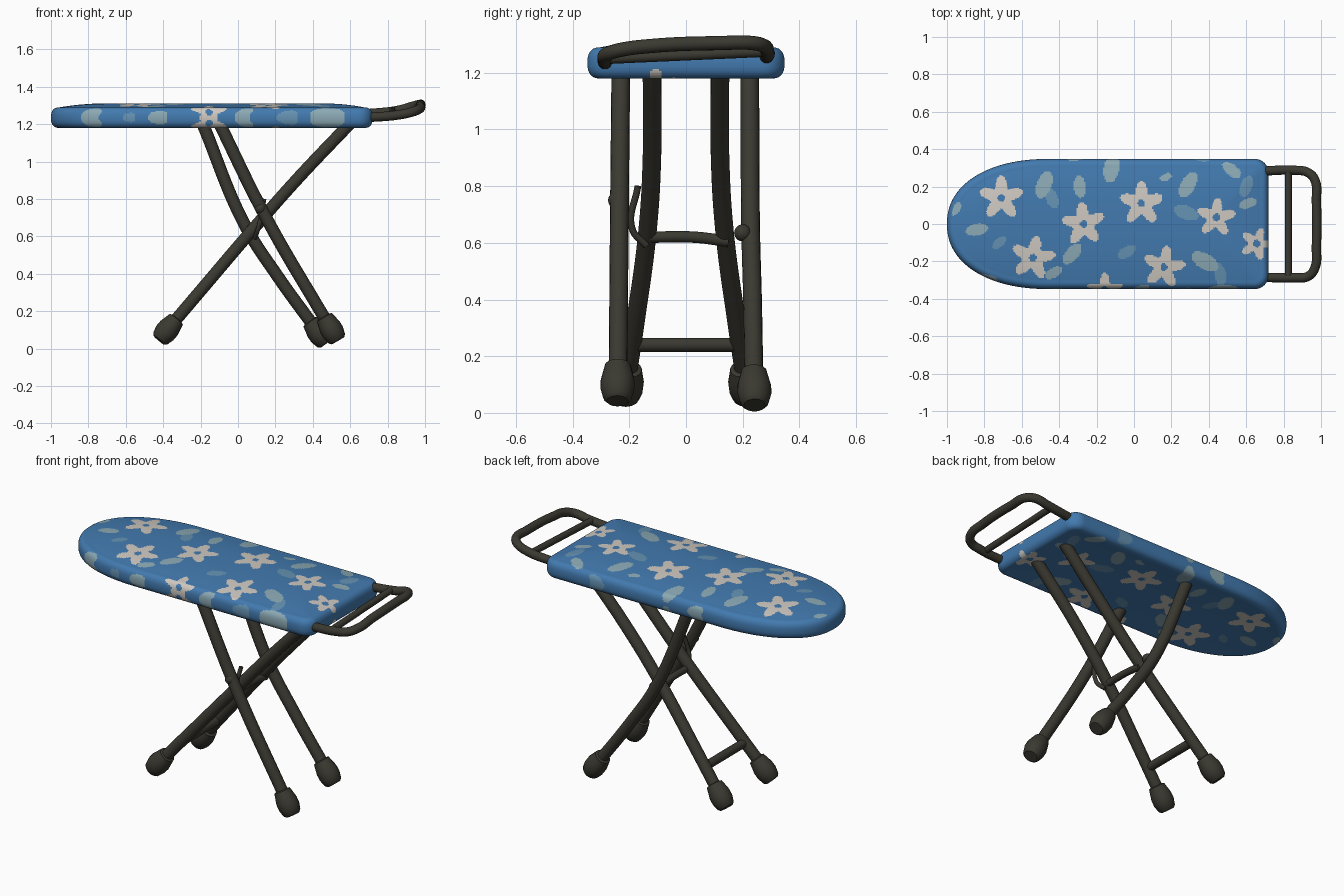
import bpy, bmesh, math
from mathutils import Vector

if "Cube" in bpy.data.objects:
    bpy.data.objects.remove(bpy.data.objects["Cube"])


def material(name, rgb):
    m = bpy.data.materials.new(name)
    m.diffuse_color = (*rgb, 1)
    m.use_nodes = True
    m.node_tree.nodes["Principled BSDF"].inputs["Base Color"].default_value = m.diffuse_color
    return m


BLUE = material("cover blue", (0.055, 0.195, 0.43))
CREAM = material("flower cream", (0.62, 0.58, 0.53))
PALE = material("leaf pale blue", (0.26, 0.40, 0.46))
MID = material("leaf mid blue", (0.13, 0.29, 0.45))
METAL = material("dark metal", (0.042, 0.040, 0.030))

# Printed pattern: flowers (x, y, radius, turn), leaves (x, y, half length, turn)
FLOWERS = [(-.71, .14, .12, 90), (-.54, -.18, .12, 80), (-.27, 0, .118, 95),
           (.04, .11, .12, 90), (.44, .035, .105, 85), (.16, -.23, .115, 80),
           (.655, -.105, .09, 70), (-.155, -.36, .10, 90)]
LEAVES = [(-.48, .21, .075, 70), (-.44, .14, .06, 110), (-.29, .20, .06, 95),
          (-.33, -.16, .065, 50), (-.04, -.15, .055, 30), (-.12, .30, .08, 80),
          (.29, .21, .075, 60), (.28, .06, .07, 160), (.17, .25, .035, 20),
          (.52, .29, .06, 140), (.60, .20, .06, 70), (.61, .11, .05, 20),
          (.38, -.20, .08, 150), (.46, -.27, .06, 100), (-.84, -.03, .06, 10),
          (-.95, .08, .04, 60), (-.72, -.10, .045, 40), (-.43, -.26, .05, 30),
          (-.80, -.31, .07, 0), (-.60, -.39, .05, 20), (-.43, -.385, .055, 10),
          (.03, -.37, .06, 40), (.26, -.385, .06, 20), (.48, -.375, .09, 0),
          (-.30, .385, .06, 30), (.35, .38, .06, 150)]


def pattern(x, y):
    for fx, fy, r, turn in FLOWERS:
        d = math.hypot(x - fx, y - fy)
        if d < r:
            a = math.atan2(y - fy, x - fx) - math.radians(turn)
            if d < 0.02:
                return 0
            if d < r * (0.74 + 0.26 * math.cos(5 * a)):
                return 1
    for i, (lx, ly, h, turn) in enumerate(LEAVES):
        a = math.radians(turn)
        u = (x - lx) * math.cos(a) + (y - ly) * math.sin(a)
        v = (y - ly) * math.cos(a) - (x - lx) * math.sin(a)
        if (u / h) ** 2 + (v / (h * 0.52)) ** 2 < 1:
            return 3 if i % 3 == 1 else 2
    return 0


def outline(n):
    """Evenly spaced points round the board: rounded nose, squared tail."""
    half = []
    for i in range(101):                       # nose
        t = math.pi / 2 * i / 100
        half.append(Vector((-.45 - .55 * math.cos(t) ** (2 / 2.2),
                            .348 * math.sin(t) ** (2 / 2.2))))
    for i in range(21):                        # tail corner
        t = math.pi / 2 * (1 - i / 20)
        half.append(Vector((.645 + .075 * math.cos(t), .273 + .075 * math.sin(t))))
    loop = half + [Vector((p.x, -p.y)) for p in reversed(half)]
    total = sum((loop[i] - loop[i - 1]).length for i in range(len(loop)))
    pts, walked, k = [], 0.0, 0
    for i in range(n):
        target = total * i / n
        while True:
            a, b = loop[k % len(loop)], loop[(k + 1) % len(loop)]
            d = (b - a).length
            if walked + d >= target and d > 0:
                break
            walked += d
            k += 1
        pts.append(a.lerp(b, (target - walked) / d))
    return pts


def build_board():
    n, m, k = 560, 42, 20
    edge, inset, half, zc = outline(n), .045, .055, 1.235
    rows = ([("top", i / m) for i in range(m)] +
            [("rim", math.pi * i / k) for i in range(k + 1)] +
            [("under", i / m) for i in reversed(range(m))])
    bm = bmesh.new()
    grid, print_uv = [], []
    for kind, s in rows:
        ring, uvs = [], []
        for i, p in enumerate(edge):
            t = (edge[(i + 1) % n] - edge[i - 1]).normalized()
            out = Vector((-t.y, t.x))
            q = p - out * inset
            if kind == "rim":
                c = math.cos(s)
                pos = q + out * inset * abs(math.sin(s)) ** .8
                z = zc + math.copysign(half * abs(c) ** .8, c)
                uv = q + out * .085 * min(s, math.pi - s) / (math.pi / 2)
            else:
                spine = Vector((min(max(q.x, -.65), .4), 0))
                pos = uv = spine.lerp(q, s)
                bulge = 1 - s ** 2.5
                z = zc + half + .022 * bulge if kind == "top" else zc - half + .01 * bulge
            ring.append(bm.verts.new((pos.x, pos.y, z)))
            uvs.append(uv)
        grid.append(ring)
        print_uv.append(uvs)
    for r in range(len(rows) - 1):
        for i in range(n):
            j = (i + 1) % n
            f = bm.faces.new((grid[r][i], grid[r][j], grid[r + 1][j], grid[r + 1][i]))
            c = (print_uv[r][i] + print_uv[r][j] + print_uv[r + 1][i] + print_uv[r + 1][j]) / 4
            f.material_index = pattern(c.x, c.y)
            f.smooth = True
    bmesh.ops.remove_doubles(bm, verts=bm.verts, dist=0.0002)
    bmesh.ops.recalc_face_normals(bm, faces=bm.faces)
    me = bpy.data.meshes.new("padded_board")
    bm.to_mesh(me)
    bm.free()
    for mat in (BLUE, CREAM, PALE, MID):
        me.materials.append(mat)
    bpy.context.collection.objects.link(bpy.data.objects.new("padded_board", me))


def tube(name, pts, r, radii=None):
    """Round tube through points; radii gives a turned profile instead of a bend."""
    cu = bpy.data.curves.new(name, 'CURVE')
    cu.dimensions = '3D'
    cu.bevel_depth, cu.bevel_resolution, cu.use_fill_caps = r, 6, True
    if radii:
        sp = cu.splines.new('POLY')
        sp.points.add(len(pts) - 1)
        for pt, co, k in zip(sp.points, pts, radii):
            pt.co, pt.radius = (*co, 1), k / r
    else:
        sp = cu.splines.new('BEZIER')
        sp.bezier_points.add(len(pts) - 1)
        for pt, co in zip(sp.bezier_points, pts):
            pt.co = co
            pt.handle_left_type = pt.handle_right_type = 'AUTO'
    ob = bpy.data.objects.new(name, cu)
    bpy.context.collection.objects.link(ob)
    cu.materials.append(METAL)
    bpy.ops.object.select_all(action='DESELECT')
    ob.select_set(True)
    bpy.context.view_layer.objects.active = ob
    bpy.ops.object.convert(target='MESH')
    bpy.ops.object.shade_smooth_by_angle(angle=math.radians(50))


def foot(name, base, toward):
    """Rubber cap along the end of a leg."""
    b = Vector(base)
    d = (Vector(toward) - b).normalized()
    steps = [0, .012, .05, .085, .115, .145, .15]
    tube(name, [b + d * s for s in steps], .06, [.038, .05, .060, .060, .053, .046, .033])


def ball(name, loc, r):
    bpy.ops.mesh.primitive_uv_sphere_add(segments=20, ring_count=12, radius=r, location=loc)
    ob = bpy.context.object
    ob.name = name
    ob.data.materials.append(METAL)
    bpy.ops.object.shade_smooth()


build_board()

# Inner leg pair, foot end at -x, with a brace near the floor
for side, tag in ((-1, "front"), (1, "back")):
    path = [(-.37, side * .21, .11), (-.20, side * .18, .31), (.09, side * .135, .65),
            (.32, side * .12, .91), (.60, side * .12, 1.205)]
    tube("inner_leg_" + tag, path, .033)
    foot("inner_foot_" + tag, (-.423, side * .217, .046), path[1])
tube("floor_brace", [(-.26, -.19, .24), (-.26, .19, .24)], .025)

# Outer leg pair, foot end at +x
front = [(.50, -.24, .10), (.145, -.235, .71), (-.10, -.23, 1.205)]
back = [(.42, .24, .10), (.21, .235, .39), (.04, .228, .655), (-.19, .225, 1.205)]
tube("outer_leg_front", front, .033)
tube("outer_leg_back", back, .033)
foot("outer_foot_front", (.535, -.242, .042), front[1])
foot("outer_foot_back", (.472, .242, .027), back[1])

# Pivot between the leg pairs
tube("pivot_bar", [(.08, -.13, .62), (.08, .03, .62), (.08, .15, .605)], .02)
ball("pivot_knob_back", (.07, .20, .635), .03)
ball("pivot_knob_front", (.12, -.245, .75), .03)
tube("pivot_link", [(.14, -.17, .80), (.11, -.19, .65), (.09, -.14, .59)], .012)

# Iron rest at the tail: bent loop and one cross bar
tube("rest_loop", [(.68, -.285, 1.235), (.86, -.287, 1.25), (.93, -.28, 1.265), (.967, -.235, 1.28),
                   (.975, -.12, 1.295), (.975, .12, 1.305), (.967, .235, 1.305),
                   (.93, .275, 1.295), (.86, .287, 1.275), (.68, .283, 1.255)], .025)
tube("rest_bar", [(.825, -.28, 1.25), (.825, .28, 1.275)], .019)
